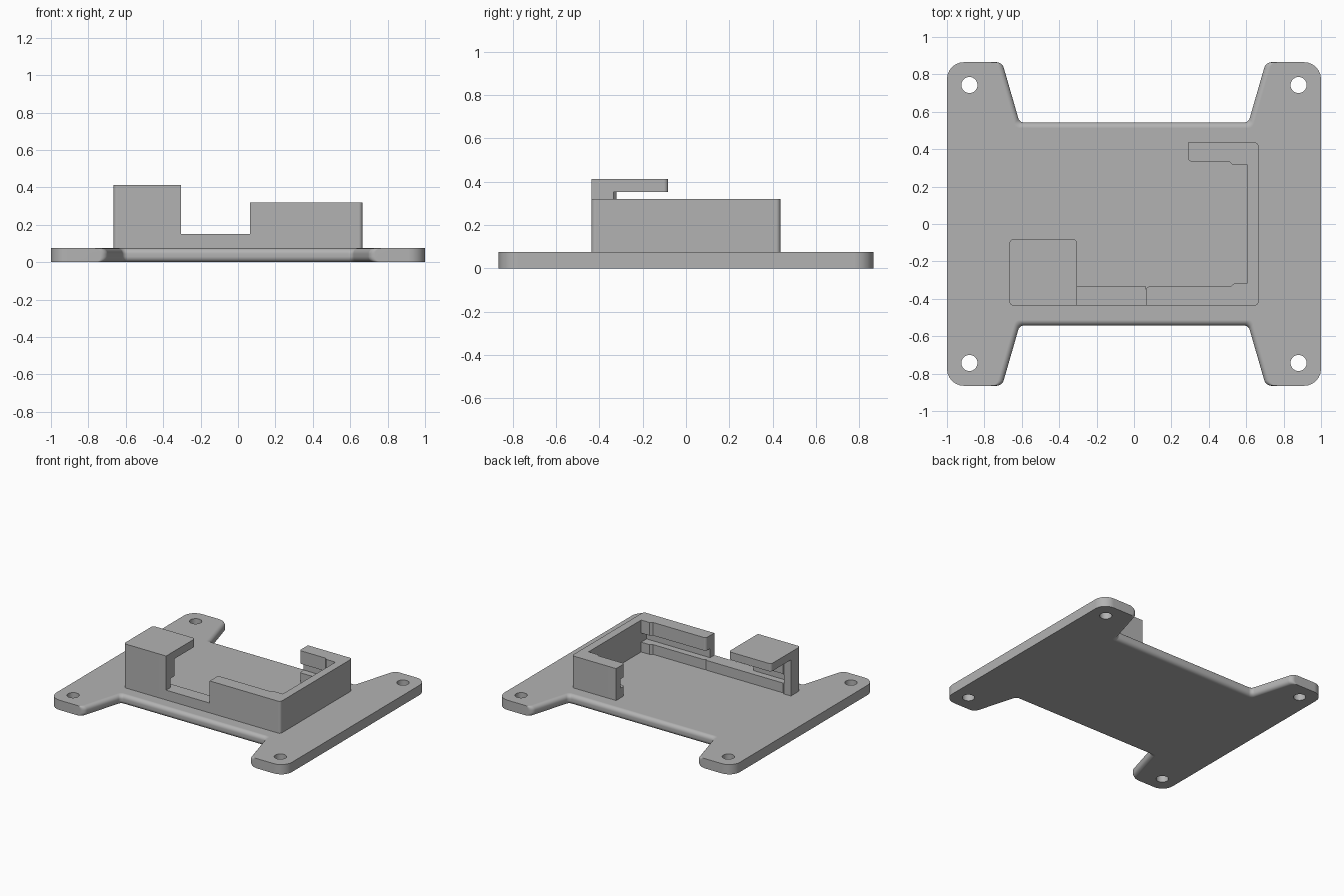
import bpy, bmesh, math
from mathutils import Vector

default = bpy.data.objects.get("Cube")
if default:
    bpy.data.objects.remove(default, do_unlink=True)

grey = bpy.data.materials.new("plain_grey")
grey.use_nodes = True
COLOUR = (0.45, 0.45, 0.45, 1)
grey.diffuse_color = COLOUR
for node in grey.node_tree.nodes:
    if node.type == 'BSDF_PRINCIPLED':
        node.inputs["Base Color"].default_value = COLOUR


def rounded(corners, steps=6):
    """Turn (x, y, radius) corners into an outline with filleted corners."""
    out = []
    for i, (x, y, r) in enumerate(corners):
        p = Vector((x, y))
        if r == 0:
            out.append(p)
            continue
        u = (Vector(corners[i - 1][:2]) - p).normalized()
        v = (Vector(corners[(i + 1) % len(corners)][:2]) - p).normalized()
        half = u.angle(v) / 2
        centre = p + (u + v).normalized() * r / math.sin(half)
        start = p + u * r / math.tan(half) - centre
        end = p + v * r / math.tan(half) - centre
        sweep = math.pi - 2 * half
        for k in range(steps + 1):
            t = k / steps
            out.append(centre + (start * math.sin((1 - t) * sweep)
                                 + end * math.sin(t * sweep)) / math.sin(sweep))
    return out


def loft(name, levels):
    """Stack matching outlines, given as (z, outline), into a closed solid."""
    bm = bmesh.new()
    rings = [[bm.verts.new((p.x, p.y, z)) for p in pts] for z, pts in levels]
    n = len(rings[0])
    for low, high in zip(rings, rings[1:]):
        for i in range(n):
            j = (i + 1) % n
            bm.faces.new((low[i], low[j], high[j], high[i]))
    bm.faces.new(rings[0][::-1])
    bm.faces.new(rings[-1])
    bmesh.ops.recalc_face_normals(bm, faces=bm.faces)
    mesh = bpy.data.meshes.new(name)
    bm.to_mesh(mesh)
    bm.free()
    mesh.materials.append(grey)
    obj = bpy.data.objects.new(name, mesh)
    bpy.context.collection.objects.link(obj)
    return obj


def prism(name, corners, z0, z1):
    outline = rounded(corners)
    return loft(name, [(z0, outline), (z1, outline)])


def box(name, x0, x1, y0, y1, z0, z1):
    return prism(name, [(x0, y0, 0), (x1, y0, 0), (x1, y1, 0), (x0, y1, 0)], z0, z1)


def activate(obj):
    bpy.ops.object.select_all(action='DESELECT')
    obj.select_set(True)
    bpy.context.view_layer.objects.active = obj


def cut(obj, cutter):
    cutter.hide_render = True
    mod = obj.modifiers.new("cut", 'BOOLEAN')
    mod.operation = 'DIFFERENCE'
    mod.solver = 'EXACT'
    mod.object = cutter
    activate(obj)
    bpy.ops.object.modifier_apply(modifier=mod.name)
    bpy.data.objects.remove(cutter, do_unlink=True)


def finish(obj):
    activate(obj)
    bpy.ops.object.shade_smooth_by_angle(angle=math.radians(35))
    obj.modifiers.new("flat_face_normals", 'WEIGHTED_NORMAL').keep_sharp = True


# Base plate: four legs with round-edged notches between them
THICK, HALF_Y, NOTCH_Y, ROUND = 0.075, 0.865, 0.543, 0.03


def plate_outline(inset):
    tip_x = 0.705 + 1.04 * inset
    root_x = 0.612 + 0.75 * inset
    leg = [(1, HALF_Y, 0.09), (tip_x, HALF_Y, 0.04), (root_x, NOTCH_Y - inset, 0.03)]
    back = leg + [(-x, y, r) for x, y, r in reversed(leg)]
    return rounded(back + [(-x, -y, r) for x, y, r in back])


lower = []
for k in range(7):
    t = k / 6 * math.pi / 2
    lower.append((ROUND * (1 - math.cos(t)), plate_outline(ROUND * (1 - math.sin(t)))))
upper = [(THICK - z, pts) for z, pts in reversed(lower)]
plate = loft("base_plate", lower + upper)

# Screw holes in the legs
for sx in (-1, 1):
    for sy in (-1, 1):
        circle = [Vector((sx * 0.88 + 0.043 * math.cos(a * math.pi / 16),
                          sy * 0.743 + 0.043 * math.sin(a * math.pi / 16)))
                  for a in range(32)]
        cut(plate, loft("hole_cutter", [(-0.1, circle), (0.2, circle)]))

# Holder heights and extents
RAIL_Z, SLOT_Z, WALL_Z, CLIP_Z, TOP_Z = 0.15, 0.22, 0.32, 0.352, 0.412
X, Y = 0.665, 0.436
WALL_X, TOWER_X, INNER_Y, INNER_X = 0.065, -0.305, 0.334, 0.604
SLOT_Y = 0.385

# C-shaped wall with thicker posts in its inner corners
wall = prism("corner_wall", [
    (WALL_X, -Y, 0), (X, -Y, 0.02), (X, Y, 0.02), (0.288, Y, 0),
    (0.288, INNER_Y, 0.02), (0.51, INNER_Y, 0), (0.525, 0.319, 0),
    (INNER_X, 0.319, 0), (INNER_X, -0.319, 0), (0.535, -0.319, 0),
    (0.515, -INNER_Y, 0), (WALL_X, -INNER_Y, 0.02)], THICK, WALL_Z)
cut(wall, box("front_slot_cutter", 0, INNER_X, -SLOT_Y, -0.25, RAIL_Z, SLOT_Z))
cut(wall, box("back_slot_cutter", 0.2, INNER_X, 0.25, SLOT_Y, RAIL_Z, SLOT_Z))

# Low rail joining the wall and the clip
rail = box("front_rail", TOWER_X, WALL_X, -Y, -INNER_Y, THICK, RAIL_Z)

# Clip tower with overhanging top
stem = prism("clip_stem", [
    (-X, -Y, 0.02), (TOWER_X, -Y, 0), (TOWER_X, -INNER_Y, 0),
    (-0.59, -INNER_Y, 0), (-0.605, -0.322, 0), (-X, -0.322, 0)], THICK, CLIP_Z)
cut(stem, box("clip_slot_cutter", -0.605, -0.2, -SLOT_Y, -0.25, RAIL_Z, SLOT_Z))
top = prism("clip_top", [
    (-X, -Y, 0.02), (TOWER_X, -Y, 0), (TOWER_X, -0.082, 0.02),
    (-X, -0.082, 0.02)], CLIP_Z, TOP_Z)

for part in (plate, wall, rail, stem, top):
    finish(part)
